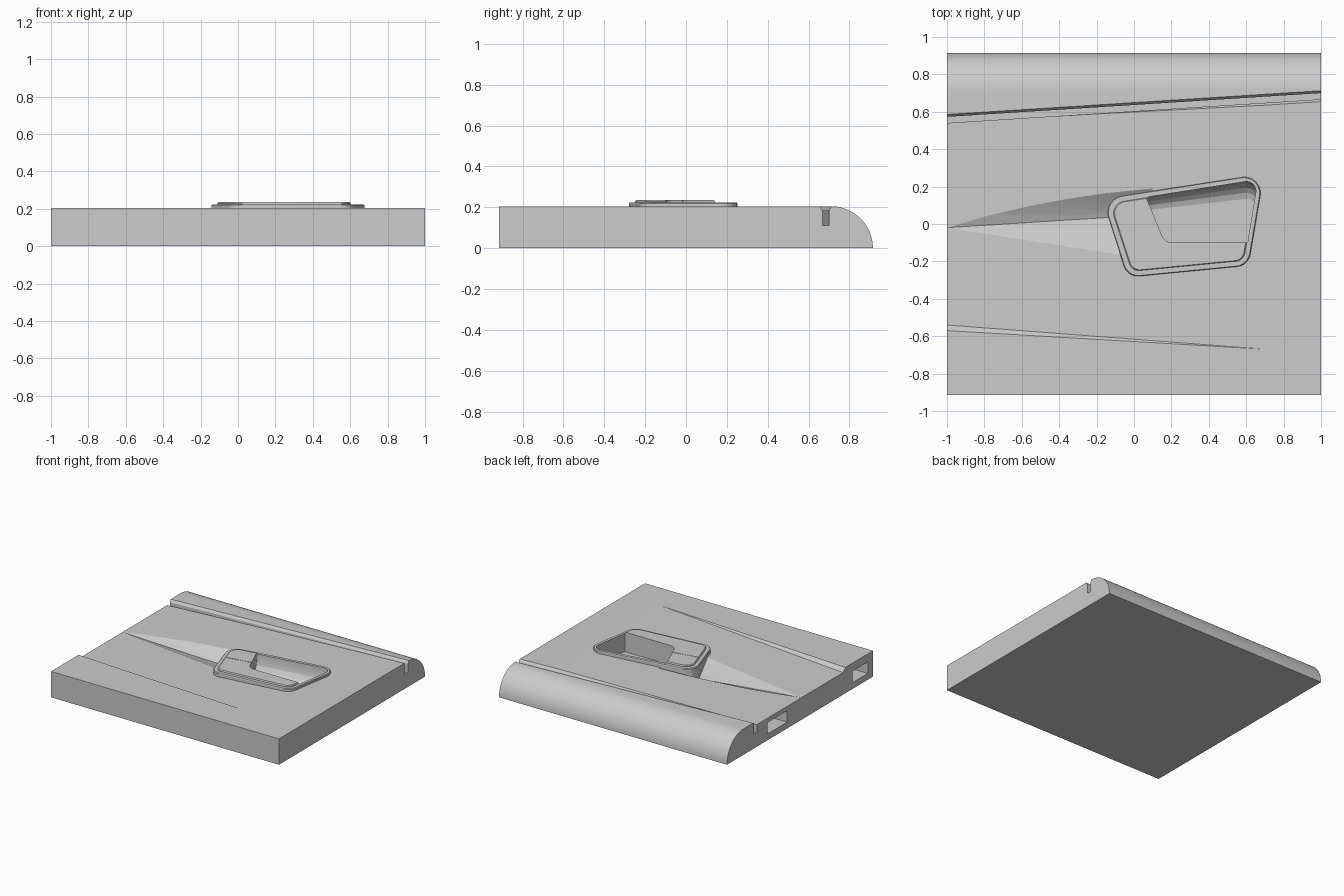
import bpy, bmesh, math
from mathutils import Vector

if "Cube" in bpy.data.objects:
    bpy.data.objects.remove(bpy.data.objects["Cube"], do_unlink=True)

COLOUR = (0.604, 0.604, 0.604, 1)
grey = bpy.data.materials.new("plain_grey")
grey.use_nodes = True
grey.diffuse_color = COLOUR
grey.node_tree.nodes["Principled BSDF"].inputs["Base Color"].default_value = COLOUR

TOP = 0.205      # height of the slab


def add_object(name, bm):
    bmesh.ops.recalc_face_normals(bm, faces=bm.faces)
    mesh = bpy.data.meshes.new(name)
    bm.to_mesh(mesh)
    bm.free()
    mesh.materials.append(grey)
    ob = bpy.data.objects.new(name, mesh)
    bpy.context.collection.objects.link(ob)
    return ob


def hull(name, points):
    """Convex solid around a few points."""
    bm = bmesh.new()
    for p in points:
        bm.verts.new(p)
    res = bmesh.ops.convex_hull(bm, input=bm.verts)
    loose = {v for v in res["geom_interior"] + res["geom_unused"]
             if isinstance(v, bmesh.types.BMVert) and not v.link_faces}
    bmesh.ops.delete(bm, geom=list(loose), context="VERTS")
    bmesh.ops.dissolve_limit(bm, angle_limit=0.002, verts=bm.verts, edges=bm.edges)
    return add_object(name, bm)


def rounded(corners, radii, steps=8):
    """Outline with rounded corners."""
    pts = []
    n = len(corners)
    for i, r in enumerate(radii):
        c = Vector(corners[i])
        a = (Vector(corners[i - 1]) - c).normalized()
        b = (Vector(corners[(i + 1) % n]) - c).normalized()
        half = a.angle(b) / 2
        centre = c + (a + b).normalized() * (r / math.sin(half))
        start = c + a * (r / math.tan(half)) - centre
        end = c + b * (r / math.tan(half)) - centre
        for k in range(steps + 1):
            spoke = start.lerp(end, k / steps)
            pts.append(centre + spoke.normalized() * r)
    return pts


def loft(name, rings):
    """Closed solid through stacked rings of equal length."""
    bm = bmesh.new()
    loops = [[bm.verts.new(p) for p in ring] for ring in rings]
    for lo, hi in zip(loops, loops[1:]):
        for i in range(len(lo)):
            bm.faces.new((lo[i - 1], lo[i], hi[i], hi[i - 1]))
    bm.faces.new(loops[0])
    bm.faces.new(loops[-1])
    return add_object(name, bm)


def plate(name, outline, z0, z1, chamfer):
    """Upright plate with a small chamfer round its top."""
    mid = sum(outline, Vector((0, 0))) / len(outline)
    levels = ((z0, 0), (z1 - chamfer, 0), (z1, chamfer))
    return loft(name, [[(*(p - (p - mid).normalized() * d), z) for p in outline]
                       for z, d in levels])


def cut(target, cutter, keep=False):
    cutter.hide_render = True
    mod = target.modifiers.new("cut", "BOOLEAN")
    mod.operation = "DIFFERENCE"
    mod.solver = "EXACT"
    mod.object = cutter
    bpy.context.view_layer.objects.active = target
    bpy.ops.object.modifier_apply(modifier=mod.name)
    if not keep:
        bpy.data.objects.remove(cutter, do_unlink=True)


def panel_z(x):
    """Height of the slightly tilted middle panel."""
    return TOP - 0.03 * (0.7 - x) / 1.7


def groove_y(x):
    return 0.62 + 0.0635 * x


def crease_y(x):
    return -0.616 - 0.076 * x


# Slab with a quarter-round back edge
R = 0.205
profile = [(-0.915, 0), (-0.915, TOP)]
for k in range(21):
    a = math.pi / 2 * (1 - k / 20)
    profile.append((0.915 - R + R * math.cos(a), R * math.sin(a)))
slab = loft("door_slab", [[(x, y, z) for y, z in profile] for x in (-1, 1)])

# Lowered middle panel between the front crease and the groove
pts = []
for x in (-1.1, 0.95):
    z = panel_z(x)
    pts += [(x, crease_y(x), z), (x, groove_y(x), z),
            (x, crease_y(x) - 0.1, z + 0.1), (x, groove_y(x), z + 0.1)]
cut(slab, hull("panel_cutter", pts))

# Groove with eased edges
for z0, z1, w0, w1 in ((0.11, 0.3, 0.0165, 0.0165), (0.185, 0.225, 0.0165, 0.042)):
    pts = [(x, groove_y(x) + s * w, z) for x in (-1.1, 1.1) for s in (-1, 1)
           for z, w in ((z0, w0), (z1, w1))]
    cut(slab, hull("groove_cutter", pts))

# Scoop that deepens towards the handle
pts = []
for x, y in ((-1, -0.02), (-0.78, 0.045), (-0.55, 0.098), (-0.35, 0.135),
             (-0.15, 0.165), (0.1, 0.19)):
    pts += [(x, y, panel_z(x)), (x, y, 0.3)]
pts += [(0.1, 0.05, 0.1), (-0.1, 0.03, 0.115)]
for x, y in ((-0.1, -0.16), (0.1, -0.19)):
    pts += [(x, y, panel_z(x)), (x, y, 0.3)]
cut(slab, hull("scoop_cutter", pts))

# Two rectangular sockets in the side
for y0, y1 in ((-0.85, -0.66), (0.16, 0.41)):
    pts = [(x, y, z) for x in (-1.1, -0.85) for y in (y0, y1) for z in (0.05, 0.14)]
    cut(slab, hull("socket_cutter", pts))

# Handle surround and raised grip
outer = rounded([(-0.17, 0.135), (0.695, 0.268), (0.612, -0.222), (-0.035, -0.285)],
                [0.09, 0.085, 0.08, 0.08])
inner = rounded([(-0.13, 0.11), (0.657, 0.232), (0.587, -0.195), (-0.012, -0.253)],
                [0.065, 0.065, 0.055, 0.055])
surround = plate("handle_surround", outer, 0.09, 0.224, 0.005)
grip = plate("handle_grip", inner, 0.2, 0.235, 0.006)

# Finger opening with a curved back wall, cut through all three parts
opening = rounded([(0.065, 0.143), (0.662, 0.237), (0.607, -0.1), (0.165, -0.1)],
                  [0.012, 0.05, 0.003, 0.06])
rings = []
for z, shift in ((0.3, 0), (0.18, 0), (0.14, 0.01), (0.11, 0.03), (0.09, 0.055), (0.08, 0.085)):
    rings.append([(p.x, p.y - shift * (p.y + 0.1) / 0.3, z) for p in opening])
finger = loft("finger_cutter", rings)
for part in (slab, surround):
    cut(part, finger, keep=True)
cut(grip, finger)

# Fine seam across the grip
pts = [(x, y + d, z) for x, y in ((-0.12, -0.06), (0.16, -0.01))
       for d in (-0.002, 0.002) for z in (0.229, 0.25)]
cut(grip, hull("seam_cutter", pts))

# Smooth the rounded areas, keep real edges sharp
bpy.ops.object.select_all(action="DESELECT")
for ob in (slab, surround, grip):
    ob.select_set(True)
    bpy.context.view_layer.objects.active = ob
bpy.ops.object.shade_smooth_by_angle(angle=math.radians(16))
